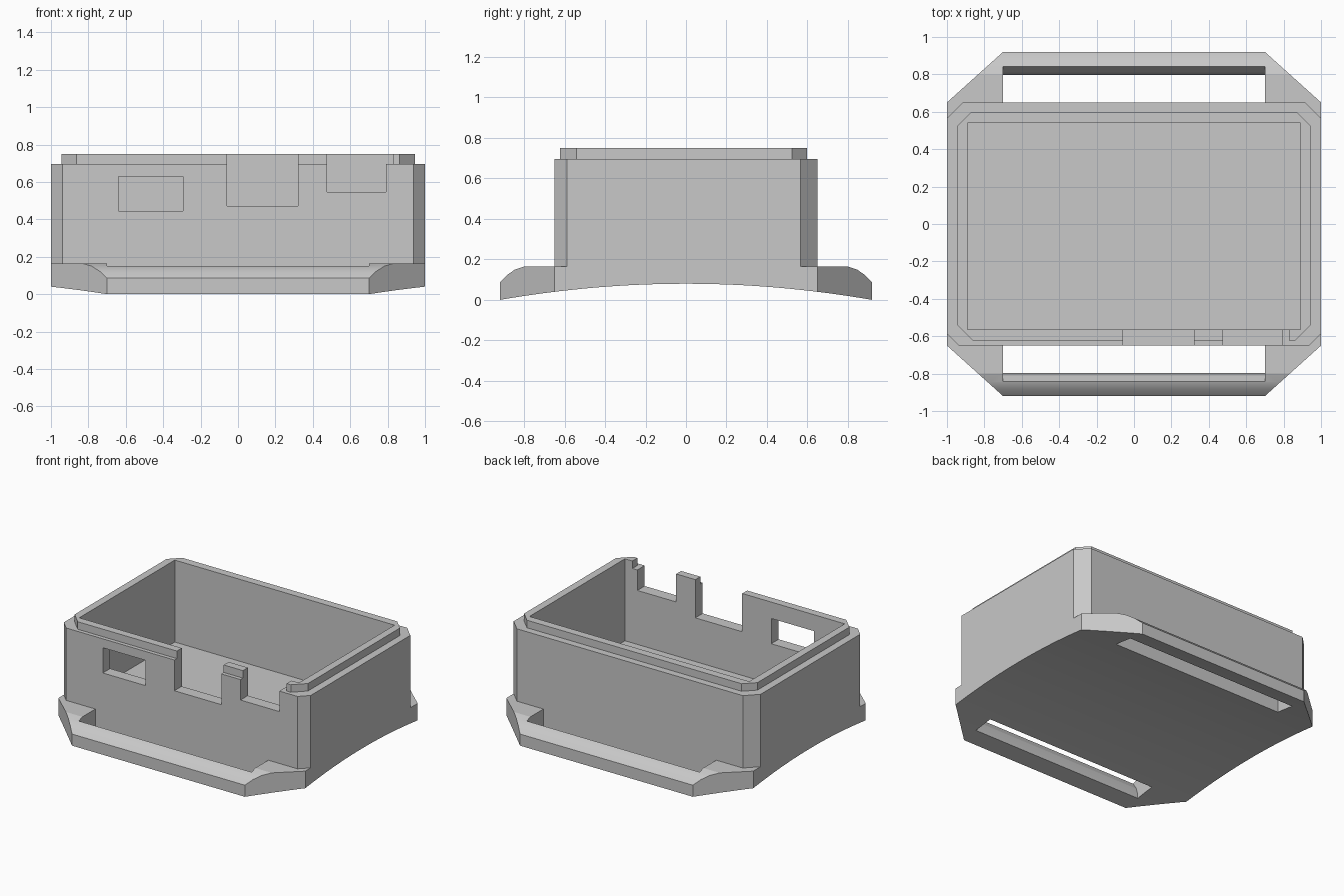
import bpy, bmesh
from mathutils import Vector

if "Cube" in bpy.data.objects:
    bpy.data.objects.remove(bpy.data.objects["Cube"], do_unlink=True)

grey = bpy.data.materials.new("plain_grey")
grey.use_nodes = True
grey.diffuse_color = (0.58, 0.58, 0.58, 1)
grey.node_tree.nodes["Principled BSDF"].inputs["Base Color"].default_value = (0.58, 0.58, 0.58, 1)


def prism(name, points, offset):
    """Extrude a flat outline along an offset into a closed solid."""
    bm = bmesh.new()
    face = bm.faces.new([bm.verts.new(p) for p in points])
    ext = bmesh.ops.extrude_face_region(bm, geom=[face])
    moved = [g for g in ext["geom"] if isinstance(g, bmesh.types.BMVert)]
    bmesh.ops.translate(bm, verts=moved, vec=Vector(offset))
    bmesh.ops.recalc_face_normals(bm, faces=bm.faces)
    mesh = bpy.data.meshes.new(name)
    bm.to_mesh(mesh)
    bm.free()
    mesh.materials.append(grey)
    obj = bpy.data.objects.new(name, mesh)
    bpy.context.collection.objects.link(obj)
    return obj


def along_x(name, profile, half):
    return prism(name, [(-half, y, z) for y, z in profile], (2 * half, 0, 0))


def upright(name, outline, z0, z1):
    return prism(name, [(x, y, z0) for x, y in outline], (0, 0, z1 - z0))


def box(name, x0, x1, y0, y1, z0, z1):
    return upright(name, [(x0, y0), (x1, y0), (x1, y1), (x0, y1)], z0, z1)


def chamfered(half, y0, y1, front, back):
    """Rectangle outline with cut corners, mirrored in x."""
    right = [(half - front, y0), (half, y0 + front), (half, y1 - back), (half - back, y1)]
    return right + [(-x, y) for x, y in reversed(right)]


def cut(obj, cutters):
    for c in cutters:
        c.hide_render = True
        mod = obj.modifiers.new("cut", "BOOLEAN")
        mod.operation = "DIFFERENCE"
        mod.solver = "EXACT"
        mod.object = c
        bpy.context.view_layer.objects.active = obj
        bpy.ops.object.modifier_apply(modifier=mod.name)


# Strap base: side profile with an arched underside and rounded shoulders
END, SHELF = 0.92, 0.165
steps = 32
arch = [(END * t, 0.08 * (1 - t * t)) for t in (2 * i / steps - 1 for i in range(steps + 1))]
shoulder = [(END, 0.085), (0.885, 0.122), (0.845, 0.15), (0.8, SHELF)]
profile = arch + shoulder + [(-y, z) for y, z in reversed(shoulder)]
strap_base = along_x("strap_base", profile, 1)

# Case walls and the narrower rim on top
case_walls = upright("case_walls", chamfered(1, -0.65, 0.65, 0.063, 0.085), SHELF, 0.695)
rim = upright("rim", chamfered(0.945, -0.622, 0.598, 0.082, 0.075), 0.695, 0.75)

# Cutters: diagonal corners and strap slots on both ends
slot = [(0.65, -0.1), (0.795, -0.1), (0.797, 0.05), (0.81, 0.1), (0.845, 0.155),
        (0.87, 0.25), (0.65, 0.25)]
base_cutters = []
for sy in (-1, 1):
    base_cutters.append(along_x("slot_cutter", [(sy * y, z) for y, z in slot], 0.7))
    for sx in (-1, 1):
        corner = [(0.7, END), (1, 0.65), (1.3, 0.38), (1.3, 1.19), (0.4, 1.19)]
        base_cutters.append(upright("corner_cutter", [(sx * x, sy * y) for x, y in corner], -0.2, 0.4))

# Cutters: cavity, front window and the two open notches
cavity = box("cavity_cutter", -0.89, 0.89, -0.565, 0.54, 0.15, 1)
window = box("window_cutter", -0.64, -0.295, -0.8, -0.5, 0.445, 0.63)
notches = [box("notch_cutter", -0.06, 0.32, -0.8, -0.5, 0.47, 1),
           box("notch_cutter", 0.475, 0.79, -0.8, -0.5, 0.545, 1)]
rim_gap = box("rim_gap_cutter", 0.78, 0.83, -0.8, -0.5, 0.6, 1)

cut(strap_base, base_cutters + [cavity])
cut(case_walls, [cavity, window] + notches)
cut(rim, [cavity, rim_gap] + notches)

for c in base_cutters + notches + [cavity, window, rim_gap]:
    bpy.data.objects.remove(c, do_unlink=True)

# Smooth the arch while keeping edges crisp
bpy.ops.object.select_all(action="DESELECT")
strap_base.select_set(True)
bpy.context.view_layer.objects.active = strap_base
bpy.ops.object.shade_smooth_by_angle(angle=0.3)
